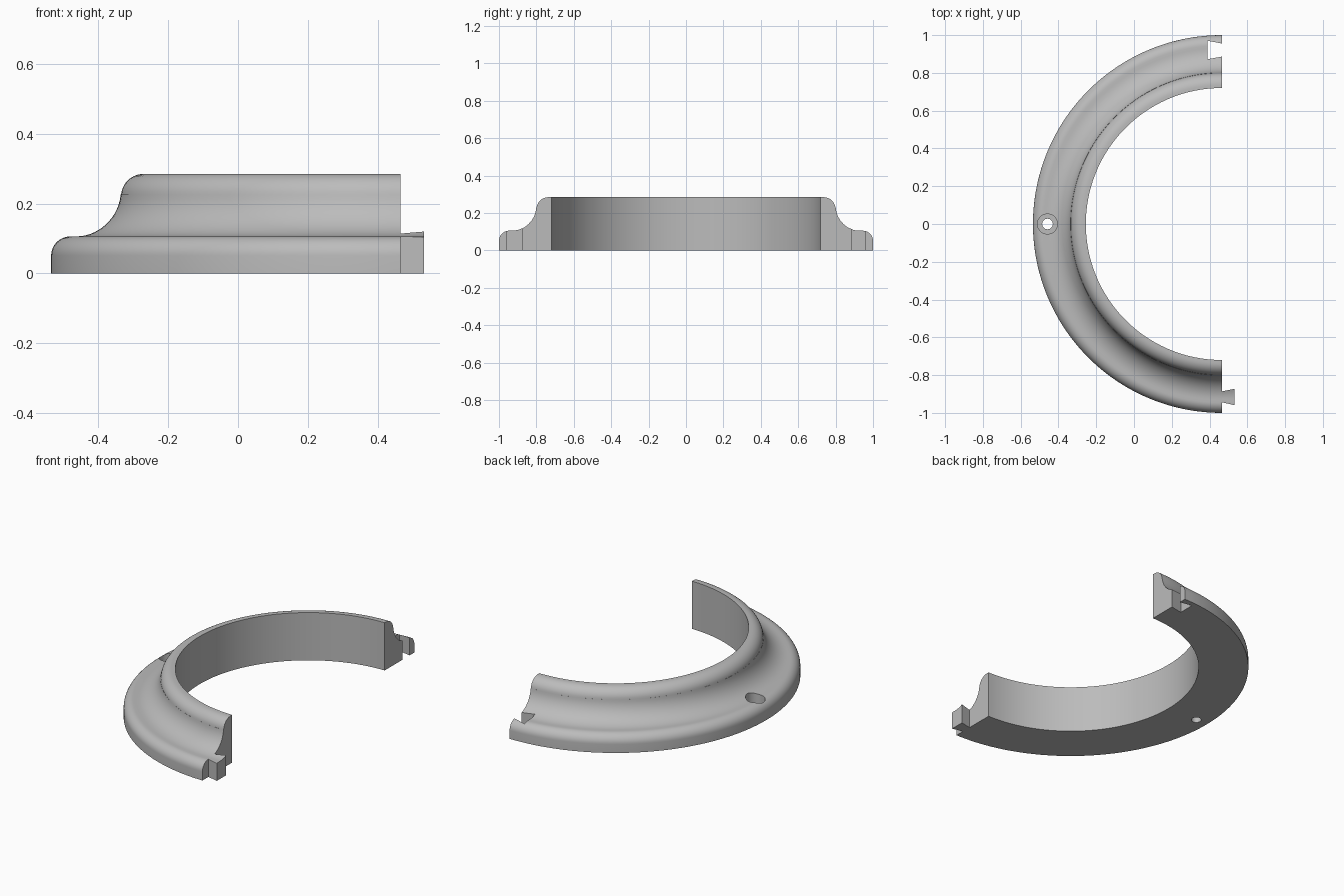
import bpy, bmesh, math

if "Cube" in bpy.data.objects:
    bpy.data.objects.remove(bpy.data.objects["Cube"])

CX = 0.465            # ring axis, also the plane of the cut ends
R_IN, R_OUT = 0.72, 1.0
STEPS = 96

grey = bpy.data.materials.new("plain grey")
grey.diffuse_color = (0.5, 0.5, 0.5, 1)
grey.use_nodes = True
grey.node_tree.nodes["Principled BSDF"].inputs["Base Color"].default_value = grey.diffuse_color


def arc(cx, cz, rx, rz, a0, a1, n=10):
    return [(cx + rx * math.cos(math.radians(a0 + (a1 - a0) * i / n)),
             cz + rz * math.sin(math.radians(a0 + (a1 - a0) * i / n))) for i in range(n + 1)]


def finish(name, bm):
    bmesh.ops.recalc_face_normals(bm, faces=bm.faces)
    mesh = bpy.data.meshes.new(name)
    bm.to_mesh(mesh)
    bm.free()
    ob = bpy.data.objects.new(name, mesh)
    bpy.context.collection.objects.link(ob)
    mesh.materials.append(grey)
    return ob


# Upper outline: outer bead, concave cove, rounded shoulder
top = (arc(0.945, 0.051, 0.055, 0.055, 0, 90)
       + arc(0.93, 0.24, 0.13, 0.134, 270, 186, 14)
       + arc(0.735, 0.22, 0.065, 0.065, 5, 90))
profile = [(R_IN, 0), (R_OUT, 0)] + top + [(R_IN, 0.285)]


def top_height(r):
    for (r0, z0), (r1, z1) in zip(top, top[1:]):
        if r1 <= r <= r0 and r0 > r1:
            return z0 + (z1 - z0) * (r0 - r) / (r0 - r1)
    return 0.285


# Half ring swept around the axis
bm = bmesh.new()
rings = []
for i in range(STEPS + 1):
    a = math.pi / 2 + math.pi * i / STEPS
    rings.append([bm.verts.new((CX + r * math.cos(a), r * math.sin(a), z)) for r, z in profile])
n = len(profile)
for a, b in zip(rings, rings[1:]):
    for k in range(n):
        bm.faces.new((a[k], a[(k + 1) % n], b[(k + 1) % n], b[k]))
bm.faces.new(rings[0])
bm.faces.new(rings[-1][::-1])
ring = finish("half_ring", bm)


def prism(name, outline, z0, z1):
    bm = bmesh.new()
    lo = [bm.verts.new((x, y, z0)) for x, y in outline]
    hi = [bm.verts.new((x, y, z1)) for x, y in outline]
    m = len(outline)
    bm.faces.new(lo)
    bm.faces.new(hi)
    for k in range(m):
        bm.faces.new((lo[k], lo[(k + 1) % m], hi[(k + 1) % m], hi[k]))
    return finish(name, bm)


def circle(x, y, r, m=40):
    return [(x + r * math.cos(math.tau * i / m), y + r * math.sin(math.tau * i / m)) for i in range(m)]


# Cutters: dovetail slot, screw hole, counterbore
x0, x1 = 0.388, 0.48
slot = prism("slot_cutter", [(x0, 0.872), (x0, 0.970), (x1, 0.953), (x1, 0.889)], -0.1, 0.4)
hole = prism("hole_cutter", circle(-0.458, 0, 0.028), -0.1, 0.4)
bore = prism("counterbore_cutter", circle(-0.458, 0, 0.053), 0.05, 0.4)
for cutter in (slot, hole, bore):
    mod = ring.modifiers.new(cutter.name, "BOOLEAN")
    mod.operation = "DIFFERENCE"
    mod.solver = "EXACT"
    mod.object = cutter
bpy.context.view_layer.objects.active = ring
ring.select_set(True)
for mod in list(ring.modifiers):
    bpy.ops.object.modifier_apply(modifier=mod.name)
for cutter in (slot, hole, bore):
    bpy.data.objects.remove(cutter)

# Dovetail tab whose top continues the ring outline
bm = bmesh.new()
rows = []
for i in range(13):
    t = i / 12
    yr, yt = 0.886 + 0.058 * t, 0.873 + 0.086 * t
    rows.append([bm.verts.new(p) for p in (
        (CX, -yr, 0), (CX, -yr, top_height(yr)),
        (0.532, -yt, top_height(yt)), (0.532, -yt, 0))])
for a, b in zip(rows, rows[1:]):
    for k in (1, 2, 3):                      # top, end and underside
        j = (k + 1) % 4
        bm.faces.new((a[k], a[j], b[j], b[k]))
bm.faces.new(rows[0])
bm.faces.new(rows[-1][::-1])
tab = finish("dovetail_tab", bm)

for ob in (ring, tab):
    bpy.ops.object.select_all(action="DESELECT")
    ob.select_set(True)
    bpy.context.view_layer.objects.active = ob
    bpy.ops.object.shade_smooth_by_angle(angle=math.radians(30))
